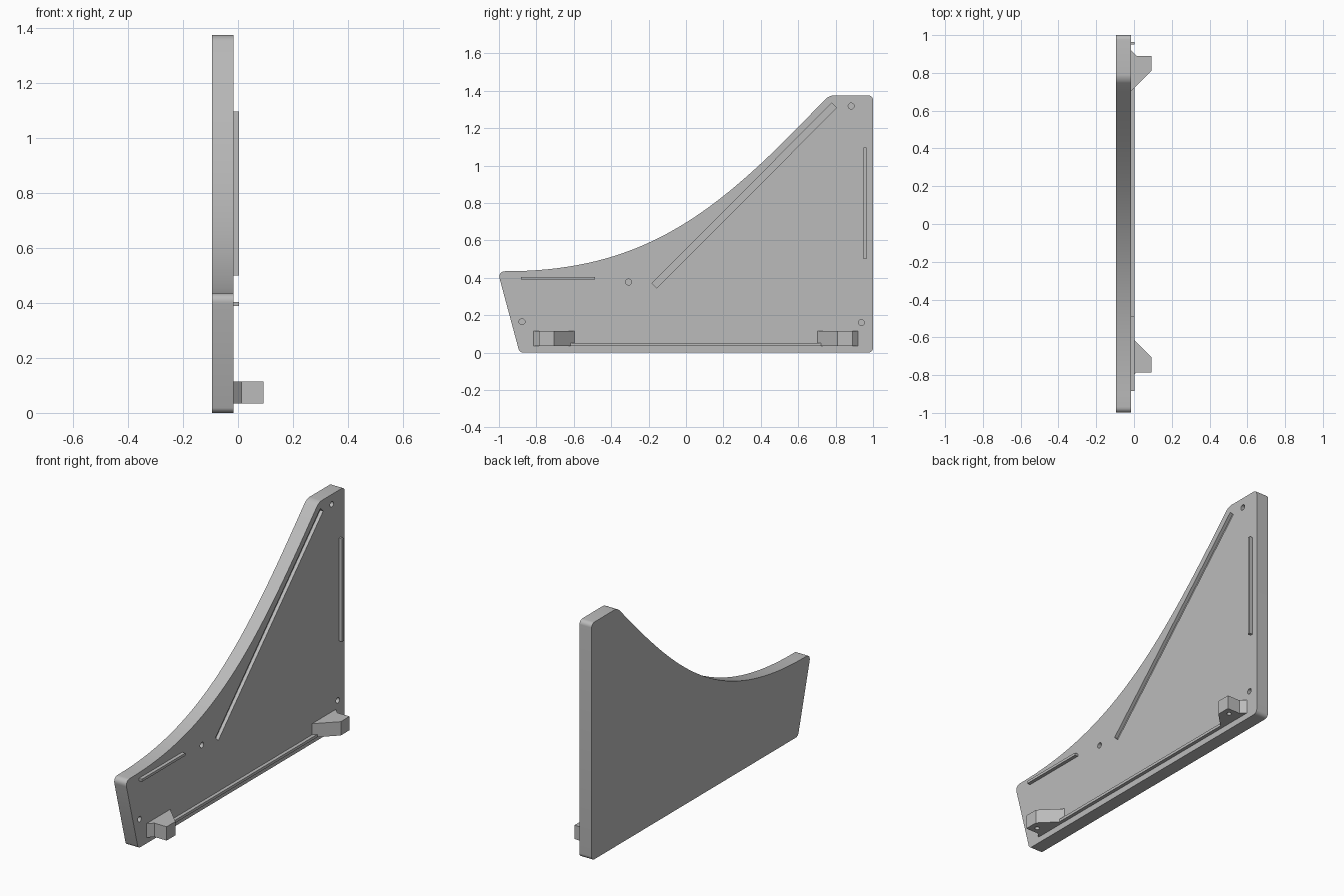
import bpy
import bmesh
from math import radians
from mathutils import Vector
from mathutils.geometry import interpolate_bezier

old = bpy.data.objects.get("Cube")
if old:
    bpy.data.objects.remove(old)

grey = bpy.data.materials.new("plain_grey")
grey.use_nodes = True
COLOUR = (0.5, 0.5, 0.5, 1)
grey.diffuse_color = COLOUR
grey.node_tree.nodes["Principled BSDF"].inputs["Base Color"].default_value = COLOUR

FACE = -0.017          # x of the panel's inner face
BACK = -0.095          # x of the panel's outer face
RAISED = 0.003         # x of the strip tops


def prism(name, points, offset):
    """Extrude a planar loop of 3D points along an offset vector."""
    bm = bmesh.new()
    base = bm.faces.new([bm.verts.new(p) for p in points])
    top = bmesh.ops.extrude_face_region(bm, geom=[base])["geom"]
    bmesh.ops.translate(bm, vec=Vector(offset),
                        verts=[v for v in top if isinstance(v, bmesh.types.BMVert)])
    bmesh.ops.recalc_face_normals(bm, faces=bm.faces)
    mesh = bpy.data.meshes.new(name)
    bm.to_mesh(mesh)
    bm.free()
    mesh.materials.append(grey)
    obj = bpy.data.objects.new(name, mesh)
    bpy.context.collection.objects.link(obj)
    return obj


def side_prism(name, outline, x0, x1):
    """Extrude a (y, z) outline between two x positions."""
    return prism(name, [(x0, y, z) for y, z in outline], (x1 - x0, 0, 0))


def bar(name, start, end, width, x0, x1):
    """Square-ended bar between two (y, z) points."""
    a, b = Vector(start), Vector(end)
    side = (b - a).normalized().orthogonal() * width / 2
    return side_prism(name, [a + side, b + side, b - side, a - side], x0, x1)


def cylinder(name, location, axis, depth, radius):
    rotation = (0, radians(90), 0) if axis == "X" else (0, 0, 0)
    bpy.ops.mesh.primitive_cylinder_add(vertices=24, radius=radius, depth=depth,
                                        location=location, rotation=rotation)
    obj = bpy.context.object
    obj.name = name
    obj.data.materials.append(grey)
    return obj


def rounded(before, corner, after, radius):
    """Points of a rounded corner."""
    c = Vector(corner)
    u, v = (Vector(before) - c).normalized(), (Vector(after) - c).normalized()
    cut = radius * ((1 + u.dot(v)) / (1 - u.dot(v))) ** 0.5
    return interpolate_bezier(c + u * cut, c + u * cut * 0.45,
                              c + v * cut * 0.45, c + v * cut, 8)


def carve(obj, cutters):
    for cutter in cutters:
        mod = obj.modifiers.new("cut", "BOOLEAN")
        mod.operation = "DIFFERENCE"
        mod.solver = "EXACT"
        mod.object = cutter
        bpy.context.view_layer.objects.active = obj
        bpy.ops.object.modifier_apply(modifier=mod.name)
        bpy.data.objects.remove(cutter)


def smooth(obj):
    bpy.ops.object.select_all(action="DESELECT")
    obj.select_set(True)
    bpy.context.view_layer.objects.active = obj
    bpy.ops.object.shade_smooth_by_angle(angle=radians(25))


# Side panel with a swept upper edge and rounded corners
toe, nose = (-0.89, 0), (-1.007, 0.435)
heel, crown, brow = (1, 0), (1, 1.375), (0.765, 1.375)
sweep = interpolate_bezier(Vector((-0.96, 0.435)), Vector((-0.19, 0.435)),
                           Vector((0.2, 0.785)), Vector((0.735, 1.345)), 40)
outline = (rounded(nose, toe, heel, 0.025) + rounded(toe, heel, crown, 0.025)
           + rounded(heel, crown, brow, 0.025) + rounded(crown, brow, sweep[-2], 0.06)
           + sweep[-2:0:-1] + rounded(sweep[0], nose, toe, 0.03))
panel = side_prism("side_panel", outline, BACK, FACE)

# Blind screw holes and the diagonal groove
cutters = [cylinder("hole_cutter", (FACE, y, z), "X", 0.05, 0.016)
           for y, z in ((-0.877, 0.165), (-0.307, 0.377), (0.883, 1.318), (0.938, 0.16))]
cutters.append(bar("groove_cutter", (-0.169, 0.358), (0.792, 1.321), 0.036,
                   FACE - 0.02, FACE + 0.02))
carve(panel, cutters)
smooth(panel)

# Raised strips
bar("front_strip", (-0.883, 0.397), (-0.487, 0.397), 0.015, FACE - 0.005, RAISED)
bar("rear_strip", (0.957, 0.5), (0.957, 1.097), 0.015, FACE - 0.005, RAISED)
bar("bottom_strip", (-0.63, 0.043), (0.73, 0.043), 0.016, FACE - 0.005, RAISED)

# Feet with a long and a short bevelled side, each with a blind hole below
for name, y, flip in (("front_foot", -0.745, 1), ("rear_foot", 0.85, 1)):
    long_side = 1 if name == "front_foot" else -1
    profile = [(FACE, 0.148), (0.092, 0.04), (0.092, -0.04), (0.013, -0.04), (FACE, -0.07)]
    if name == "rear_foot":
        profile = [(x, -d) for x, d in profile]
    foot = prism(name, [(x, y + d, 0.035) for x, d in profile], (0, 0, 0.08))
    carve(foot, [cylinder("foot_hole_cutter", (0.05, y, 0.035), "Z", 0.06, 0.013)])
    smooth(foot)
